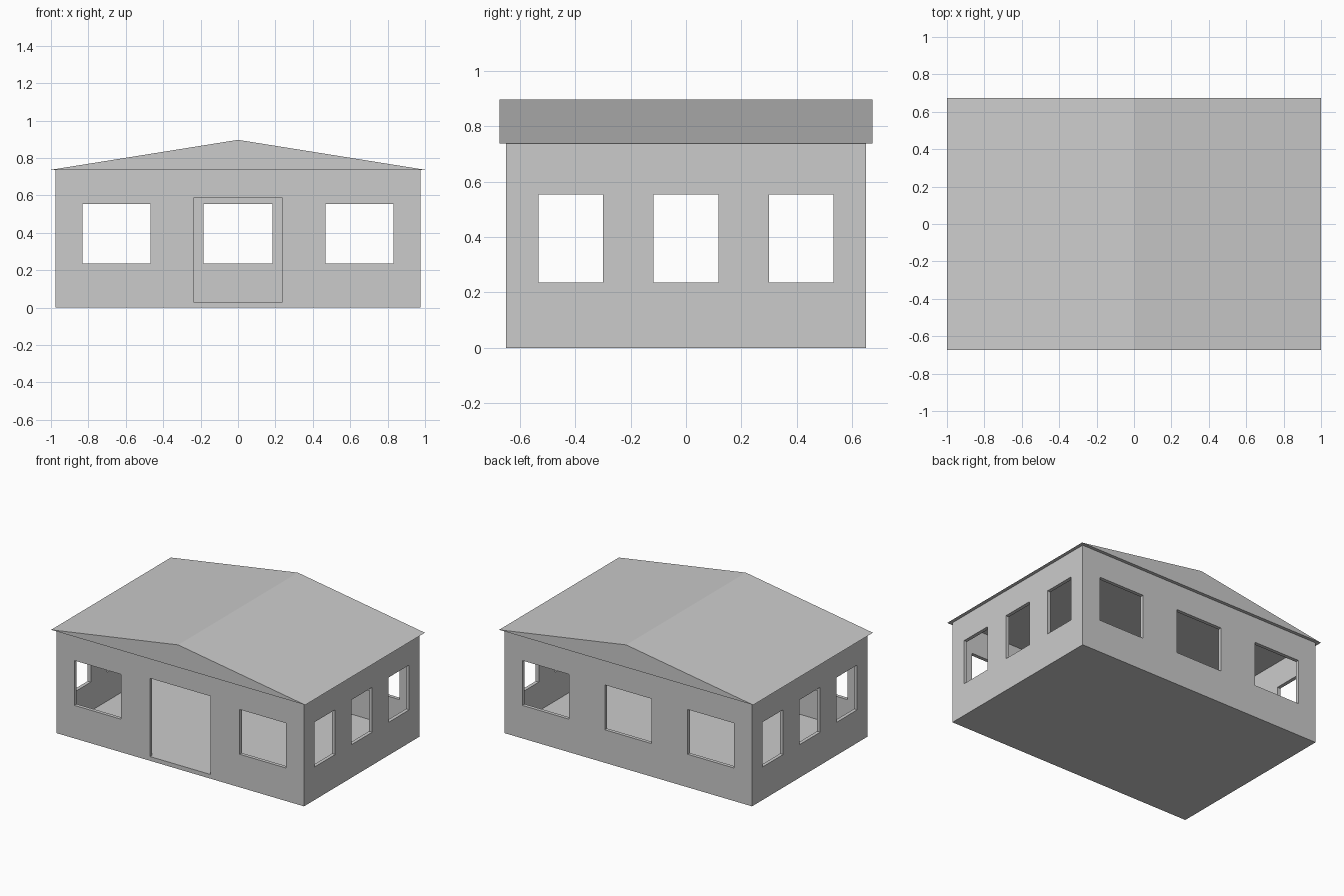
import bpy
import bmesh

if "Cube" in bpy.data.objects:
    bpy.data.objects.remove(bpy.data.objects["Cube"])

HX, HY, TOP = 0.975, 0.65, 0.737   # wall half sizes and height
WALL, FLOOR = 0.025, 0.03          # wall and floor thickness
SILL, HEAD = 0.235, 0.554          # window bottom and top


def prism(name, profile, axis_fn, a, b):
    """Closed prism: 2D profile swept from a to b."""
    bm = bmesh.new()
    ends = [[bm.verts.new(axis_fn(p, t)) for p in profile] for t in (a, b)]
    bm.faces.new(ends[0])
    bm.faces.new(ends[1][::-1])
    n = len(profile)
    for i in range(n):
        j = (i + 1) % n
        bm.faces.new((ends[0][i], ends[1][i], ends[1][j], ends[0][j]))
    bmesh.ops.recalc_face_normals(bm, faces=bm.faces)
    mesh = bpy.data.meshes.new(name)
    bm.to_mesh(mesh)
    bm.free()
    obj = bpy.data.objects.new(name, mesh)
    bpy.context.collection.objects.link(obj)
    return obj


def box(name, x0, x1, y0, y1, z0, z1):
    rect = [(x0, z0), (x1, z0), (x1, z1), (x0, z1)]
    return prism(name, rect, lambda p, t: (p[0], t, p[1]), y0, y1)


def cut(target, *bounds):
    cutter = box("cutter", *bounds)
    cutter.hide_render = True
    mod = target.modifiers.new("opening", 'BOOLEAN')
    mod.operation = 'DIFFERENCE'
    mod.solver = 'EXACT'
    mod.object = cutter
    bpy.context.view_layer.objects.active = target
    bpy.ops.object.modifier_apply(modifier=mod.name)
    bpy.data.objects.remove(cutter)


# Walls with floor slab, hollowed out
walls = box("walls_and_floor", -HX, HX, -HY, HY, 0, TOP)
cut(walls, -HX + WALL, HX - WALL, -HY + WALL, HY - WALL, FLOOR, 1)

# Outer front and back windows
for x in (-0.65, 0.65):
    cut(walls, x - 0.182, x + 0.182, -1, 1, SILL, HEAD)
# Middle back window
cut(walls, -0.184, 0.184, 0, 1, SILL, HEAD)
# Side windows, through both side walls
for y in (-0.416, 0, 0.416):
    cut(walls, -1.2, 1.2, y - 0.117, y + 0.117, SILL, HEAD)
# Front doorway, flush with the floor
cut(walls, -0.238, 0.238, -1, 0, FLOOR, 0.587)

# Solid gable roof
prism("gable_roof", [(-1, TOP), (1, TOP), (0, 0.897)],
      lambda p, t: (p[0], t, p[1]), -0.673, 0.673)
